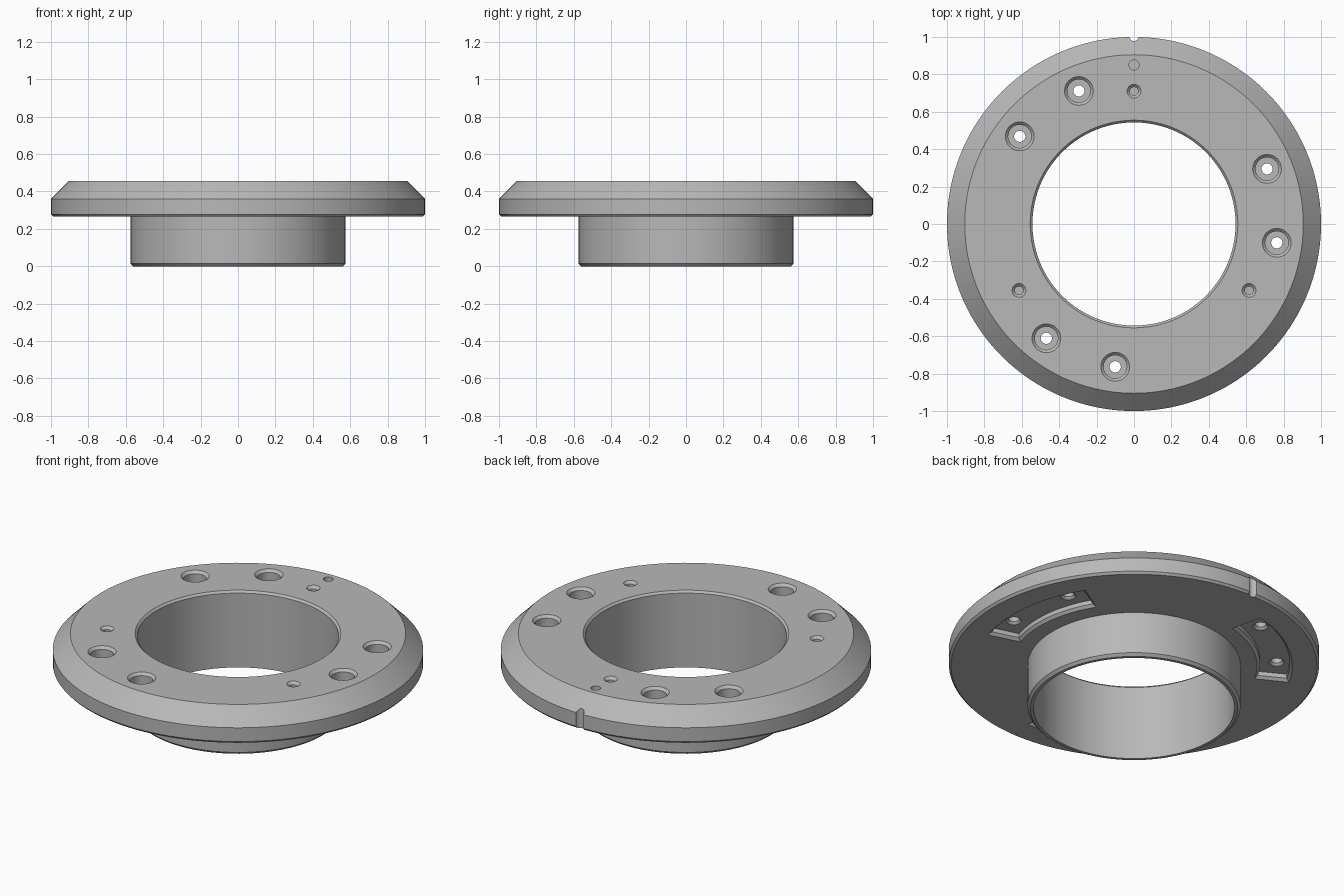
import bpy
import bmesh
from math import cos, sin, pi, radians

cube = bpy.data.objects.get("Cube")
if cube:
    bpy.data.objects.remove(cube, do_unlink=True)

# Single machined metal colour
metal = bpy.data.materials.new("grey metal")
metal.use_nodes = True
GREY = (0.48, 0.48, 0.48, 1)
metal.diffuse_color = GREY
metal.node_tree.nodes["Principled BSDF"].inputs["Base Color"].default_value = GREY


def loft(name, rings, wrap=False):
    """Skin a stack of equal-length point rings; wrap joins last to first, otherwise cap."""
    bm = bmesh.new()
    loops = [[bm.verts.new(p) for p in ring] for ring in rings]
    n = len(loops[0])
    pairs = list(zip(loops, loops[1:]))
    if wrap:
        pairs.append((loops[-1], loops[0]))
    else:
        bm.faces.new(loops[0])
        bm.faces.new(loops[-1])
    for a, b in pairs:
        for i in range(n):
            j = (i + 1) % n
            bm.faces.new((a[i], a[j], b[j], b[i]))
    bmesh.ops.recalc_face_normals(bm, faces=bm.faces)
    mesh = bpy.data.meshes.new(name)
    bm.to_mesh(mesh)
    bm.free()
    mesh.materials.append(metal)
    obj = bpy.data.objects.new(name, mesh)
    bpy.context.collection.objects.link(obj)
    return obj


def circle(r, z, segments, x=0, y=0):
    return [(x + r * cos(2 * pi * i / segments), y + r * sin(2 * pi * i / segments), z)
            for i in range(segments)]


def drill(name, x, y, profile):
    return loft(name, [circle(r, z, 32, x, y) for r, z in profile])


def arc_outline(mid, grow, z, steps=24):
    """Curved slot outline between two radii, enlarged by grow."""
    inner, outer, half = 0.68 - grow, 0.84 + grow, radians(23.5) + grow / 0.76
    angles = [mid + half * (2 * i / steps - 1) for i in range(steps + 1)]
    pts = [(outer * cos(a), outer * sin(a), z) for a in angles]
    return pts + [(inner * cos(a), inner * sin(a), z) for a in reversed(angles)]


TOP, UNDER, FLOOR = 0.455, 0.265, 0.305

# Flange with hollow hub, turned as one closed section
section = [(0.56, 0), (0.575, 0.015), (0.575, UNDER), (0.988, UNDER), (1, 0.278),
           (1, 0.36), (0.905, TOP), (0.555, TOP), (0.543, 0.443), (0.543, 0)]
flange = loft("flange_and_hub", [circle(r, z, 160) for r, z in section], wrap=True)

cutters = []

# Three curved pockets underneath, each with two counterbored bolt holes
bolt = [(0.042, 0.2), (0.042, FLOOR + 0.002), (0.03, FLOOR + 0.014), (0.03, 0.355),
        (0.062, 0.355), (0.062, TOP - 0.015), (0.077, TOP), (0.077, 0.6)]
for k in range(3):
    mid = radians(7.5 + 120 * k)
    layers = [(0.015, 0.2), (0.015, UNDER), (0, UNDER + 0.015), (0, FLOOR)]
    cutters.append(loft("pocket_cutter", [arc_outline(mid, g, z) for g, z in layers]))
    for side in (-1, 1):
        a = mid + side * radians(15)
        cutters.append(drill("bolt_cutter", 0.77 * cos(a), 0.77 * sin(a), bolt))

# Three blind threaded holes with countersinks
thread = [(0.022, 0.33), (0.022, TOP - 0.015), (0.037, TOP), (0.037, 0.6)]
for k in range(3):
    a = radians(90 + 120 * k)
    cutters.append(drill("thread_cutter", 0.71 * cos(a), 0.71 * sin(a), thread))

# Blind locating hole and rim notch at the back
cutters.append(drill("locating_cutter", 0, 0.85, [(0.027, 0.38), (0.027, 0.6)]))
cutters.append(drill("notch_cutter", 0, 1.003, [(0.025, 0.2), (0.025, 0.6)]))

for cutter in cutters:
    cutter.hide_render = True
    mod = flange.modifiers.new(cutter.name, "BOOLEAN")
    mod.operation = "DIFFERENCE"
    mod.solver = "EXACT"
    mod.object = cutter

# Bake the cuts, then drop the cutters
bpy.context.view_layer.update()
baked = bpy.data.meshes.new_from_object(
    flange.evaluated_get(bpy.context.evaluated_depsgraph_get()))
flange.modifiers.clear()
flange.data = baked
baked.name = "flange_and_hub"
for cutter in cutters:
    bpy.data.objects.remove(cutter, do_unlink=True)

# Smooth the turned walls while keeping machined edges crisp
for o in bpy.context.selected_objects:
    o.select_set(False)
flange.select_set(True)
bpy.context.view_layer.objects.active = flange
bpy.ops.object.shade_smooth_by_angle(angle=radians(30))
